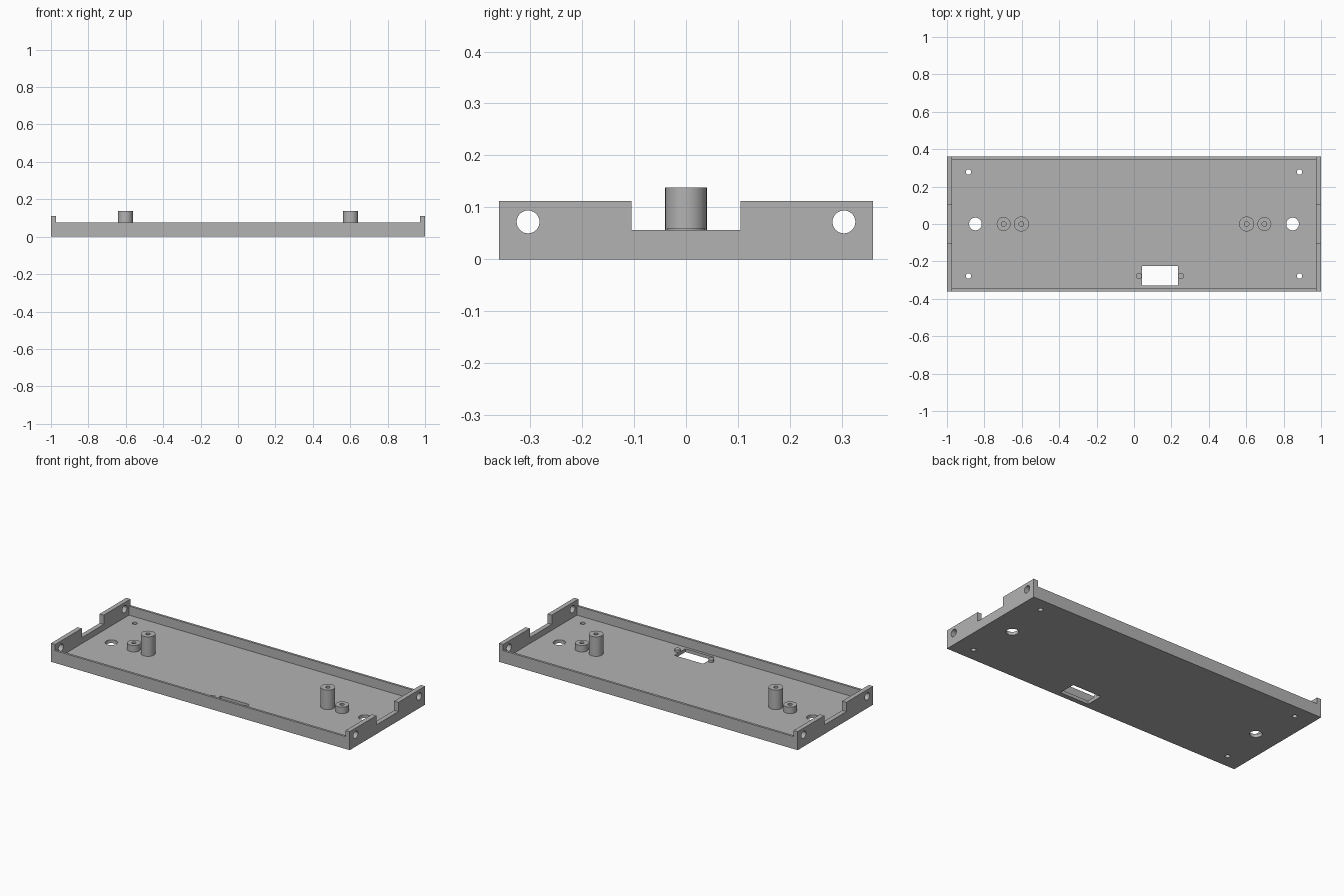
import bpy, bmesh, math
from mathutils import Matrix, Vector

if "Cube" in bpy.data.objects:
    bpy.data.objects.remove(bpy.data.objects["Cube"])

grey = bpy.data.materials.new("plain grey")
grey.diffuse_color = (0.45, 0.45, 0.45, 1)
grey.use_nodes = True
grey.node_tree.nodes["Principled BSDF"].inputs["Base Color"].default_value = grey.diffuse_color

FLOOR = 0.02      # floor thickness
RIM = 0.075       # long wall height
END = 0.112       # end wall height
IX, IY = 0.972, 0.346   # inner half sizes


def finish(bm, name):
    bmesh.ops.recalc_face_normals(bm, faces=bm.faces)
    me = bpy.data.meshes.new(name)
    bm.to_mesh(me)
    bm.free()
    ob = bpy.data.objects.new(name, me)
    bpy.context.collection.objects.link(ob)
    me.materials.append(grey)
    return ob


def box(name, lo, hi):
    bm = bmesh.new()
    lo, hi = Vector(lo), Vector(hi)
    bmesh.ops.create_cube(bm, size=1, matrix=Matrix.Translation((lo + hi) / 2)
                          @ Matrix.Diagonal((*(hi - lo), 1)))
    return finish(bm, name)


def rod(name, loc, r, depth, along_x=False):
    bm = bmesh.new()
    rot = Matrix.Rotation(math.pi / 2 if along_x else 0, 4, 'Y')
    bmesh.ops.create_cone(bm, cap_ends=True, segments=32, radius1=r, radius2=r,
                          depth=depth, matrix=Matrix.Translation(loc) @ rot)
    return finish(bm, name)


def lathe(name, x, y, profile):
    bm = bmesh.new()
    vs = [bm.verts.new((r, 0, z)) for r, z in profile]
    es = [bm.edges.new(p) for p in zip(vs, vs[1:])]
    bmesh.ops.spin(bm, geom=vs + es, cent=(0, 0, 0), axis=(0, 0, 1),
                   angle=2 * math.pi, steps=40, use_merge=False)
    bmesh.ops.remove_doubles(bm, verts=bm.verts, dist=1e-5)
    bmesh.ops.translate(bm, verts=bm.verts, vec=(x, y, 0))
    return finish(bm, name)


def smooth(ob):
    bpy.ops.object.select_all(action='DESELECT')
    ob.select_set(True)
    bpy.context.view_layer.objects.active = ob
    bpy.ops.object.shade_smooth_by_angle(angle=math.radians(30))


def cut(ob, cutter):
    mod = ob.modifiers.new("cut", 'BOOLEAN')
    mod.operation = 'DIFFERENCE'
    mod.solver = 'EXACT'
    mod.object = cutter
    bpy.context.view_layer.objects.active = ob
    bpy.ops.object.modifier_apply(modifier=mod.name)
    bpy.data.objects.remove(cutter)


# Tray block
tray = box("tray", (-1, -0.36, 0), (1, 0.36, END))

# Stepped hollow: inner well plus lowered long walls
bm = bmesh.new()
outline = [(-IY, FLOOR), (IY, FLOOR), (IY, RIM), (0.5, RIM),
           (0.5, 0.3), (-0.5, 0.3), (-0.5, RIM), (-IY, RIM)]
face = bm.faces.new([bm.verts.new((-IX, y, z)) for y, z in outline])
ext = bmesh.ops.extrude_face_region(bm, geom=[face])
bmesh.ops.translate(bm, verts=[v for v in ext["geom"] if isinstance(v, bmesh.types.BMVert)],
                    vec=(2 * IX, 0, 0))
cut(tray, finish(bm, "hollow"))

# End wall notches and connector window
cut(tray, box("notch", (-1.1, -0.105, 0.056), (1.1, 0.105, 0.3)))
cut(tray, box("window", (0.043, -0.33, -0.1), (0.235, -0.225, 0.2)))

# Holes through the end walls
for y in (-0.304, 0.304):
    cut(tray, rod("end_hole", (0, y, 0.072), 0.022, 2.4, True))

# Holes through the floor
for sx in (-1, 1):
    cut(tray, rod("cable_hole", (sx * 0.848, 0, 0), 0.034, 0.3))
    for sy in (-1, 1):
        cut(tray, rod("screw_hole", (sx * 0.885, sy * 0.278, 0), 0.014, 0.3))
smooth(tray)

# Tall and short hollow posts
for side, sx in (("left", -1), ("right", 1)):
    for kind, x, r, top in (("tall", 0.602, 0.04, 0.138), ("short", 0.697, 0.037, 0.059)):
        post = lathe(f"{kind}_post_{side}", sx * x, 0,
                     [(0, FLOOR + 0.002), (0.0125, FLOOR + 0.002), (0.0125, top),
                      (r, top), (r, FLOOR - 0.005), (0, FLOOR - 0.005)])
        smooth(post)

# Small pegs beside the window
for side, x in (("left", 0.026), ("right", 0.251)):
    smooth(rod(f"window_peg_{side}", (x, -0.278, 0.025), 0.016, 0.02))
